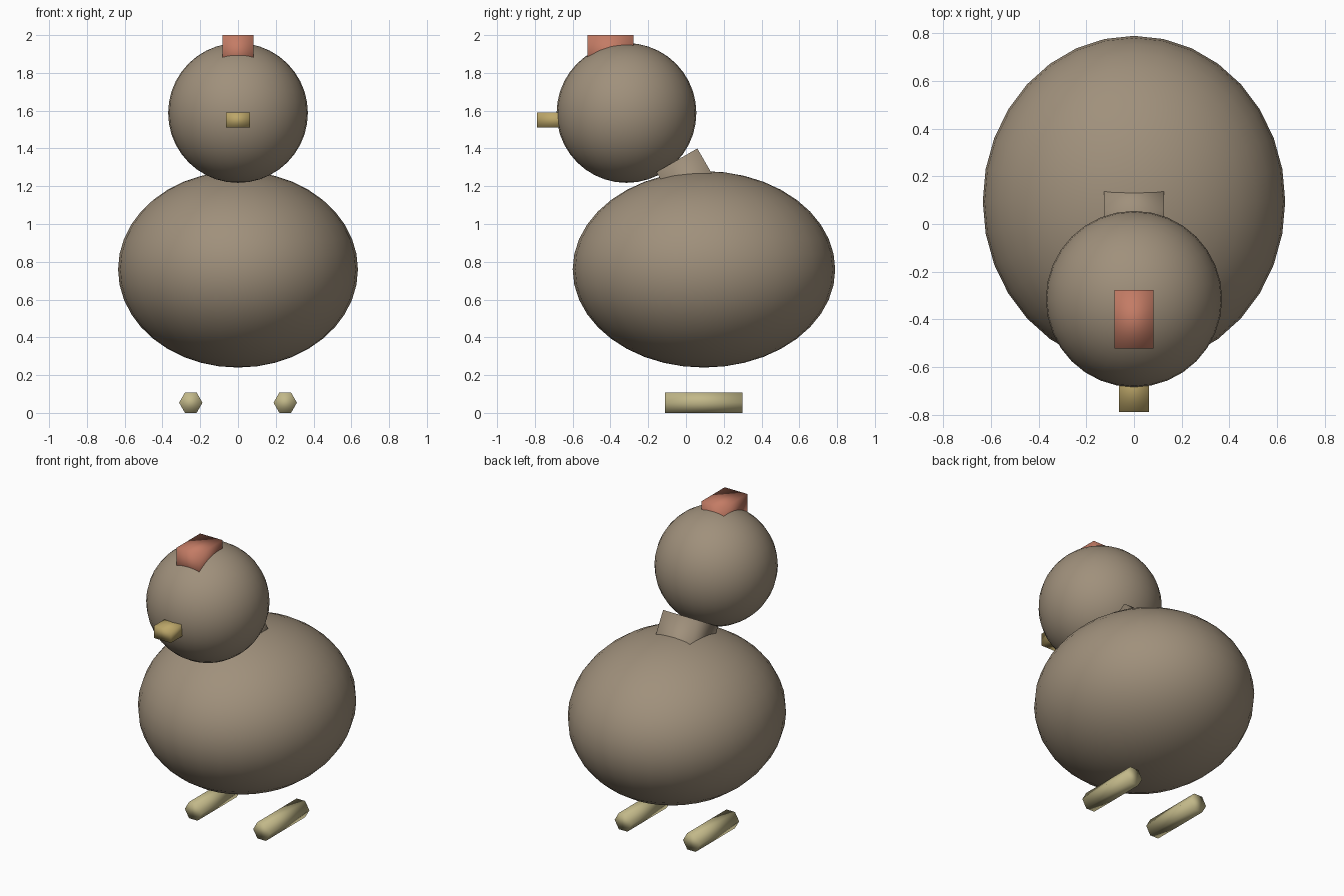
import bpy
from math import radians, sin, cos

if "Cube" in bpy.data.objects:
    bpy.data.objects.remove(bpy.data.objects["Cube"])


def material(name, rgb):
    m = bpy.data.materials.new(name)
    m.diffuse_color = (*rgb, 1)
    m.use_nodes = True
    m.node_tree.nodes["Principled BSDF"].inputs["Base Color"].default_value = m.diffuse_color
    return m


BROWN = material("brown_feather", (0.35, 0.28, 0.20))
RED = material("red_comb", (0.55, 0.20, 0.13))
HORN = material("yellow_beak", (0.50, 0.38, 0.14))
STRAW = material("straw_foot", (0.54, 0.48, 0.25))


def finish(name, mat, scale=(1, 1, 1)):
    ob = bpy.context.object
    ob.name = name
    ob.scale = scale
    bpy.ops.object.transform_apply(location=False, rotation=False, scale=True)
    ob.data.materials.append(mat)
    bpy.ops.object.shade_smooth()
    return ob


def ball(name, loc, radii, mat):
    bpy.ops.mesh.primitive_uv_sphere_add(segments=32, ring_count=20, radius=1, location=loc)
    return finish(name, mat, radii)


def box(name, loc, size, mat, tilt=0):
    bpy.ops.mesh.primitive_cube_add(size=1, location=loc, rotation=(tilt, 0, 0))
    return finish(name, mat, size)


# Body and head
ball("body", (0, 0.095, 0.76), (0.635, 0.695, 0.52), BROWN)
ball("head", (0, -0.315, 1.588), (0.37, 0.37, 0.37), BROWN)

# Neck: block leaning forward, placed from its upper back corner
t = radians(30)
half_d, half_h = 0.125, 0.18
neck_y = 0.06 - half_d * cos(t) + half_h * sin(t)
neck_z = 1.40 - half_d * sin(t) - half_h * cos(t)
box("neck", (0, neck_y, neck_z), (0.25, 2 * half_d, 2 * half_h), BROWN, t)

# Comb and beak
box("comb", (0, -0.40, 1.91), (0.165, 0.245, 0.18), RED)
box("beak", (0, -0.69, 1.55), (0.125, 0.20, 0.08), HORN)

# Feet: six-sided bars lying front to back
for side, x in (("left", 0.25), ("right", -0.25)):
    bpy.ops.mesh.primitive_cylinder_add(vertices=6, radius=0.062, depth=0.41,
                                        location=(x, 0.095, 0.054),
                                        rotation=(radians(90), 0, 0))
    foot = finish(side + "_foot", STRAW)
    foot.rotation_euler = (radians(90), radians(30), 0)
